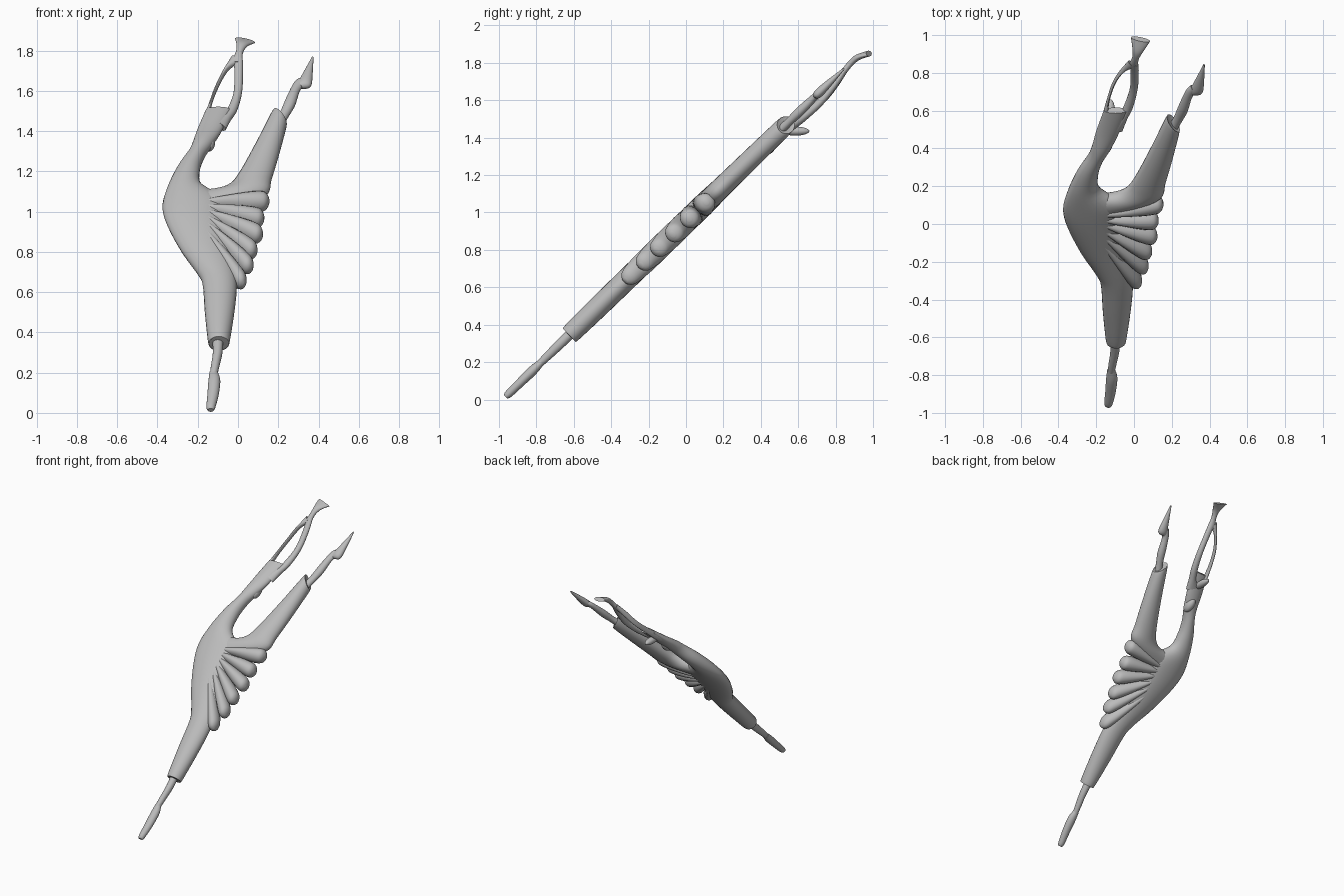
import bpy, bmesh, math
from mathutils import Vector

mat = bpy.data.materials.new("plain_grey")
mat.diffuse_color = (0.5, 0.5, 0.5, 1)
NORMAL = Vector((0, -0.697, 0.717))   # the figure lies in a plane leaning back


def on_plane(x, z, off=0.0):
    return Vector((x, (z - 0.95) / 0.97, z)) + NORMAL * off


def spline(a, b, c, d, t):
    return 0.5 * (2 * b + (c - a) * t + (2 * a - 5 * b + 4 * c - d) * t * t
                  + (3 * b - a - 3 * c + d) * t ** 3)


def finish(obj, angle=50):
    obj.data.materials.append(mat)
    bpy.ops.object.select_all(action='DESELECT')
    obj.select_set(True)
    bpy.context.view_layer.objects.active = obj
    bpy.ops.object.shade_smooth_by_angle(angle=math.radians(angle))


def loft(name, rows, steps=5, sides=24):
    """Elliptical loft; row = left x, left z, right x, right z, half depth, offset."""
    rows = [tuple(r) + (0.0,) * (6 - len(r)) for r in rows]
    fine = []
    for i in range(len(rows) - 1):
        p = [rows[max(0, min(len(rows) - 1, i + k))] for k in (-1, 0, 1, 2)]
        for s in range(steps):
            fine.append([spline(*v, s / steps) for v in zip(*p)])
    fine.append(rows[-1])
    bm = bmesh.new()
    rings = []
    for lx, lz, rx, rz, depth, off in fine:
        a, b = on_plane(lx, lz, off), on_plane(rx, rz, off)
        mid, half = (a + b) / 2, (b - a) / 2
        rings.append([bm.verts.new(mid + half * math.cos(t) + NORMAL * depth * math.sin(t))
                      for t in (2 * math.pi * k / sides for k in range(sides))])
    for r, q in zip(rings, rings[1:]):
        for k in range(sides):
            n = (k + 1) % sides
            bm.faces.new((r[k], r[n], q[n], q[k]))
    bm.faces.new(rings[0])
    bm.faces.new(rings[-1])
    bmesh.ops.recalc_face_normals(bm, faces=bm.faces)
    me = bpy.data.meshes.new(name)
    bm.to_mesh(me)
    bm.free()
    obj = bpy.data.objects.new(name, me)
    bpy.context.collection.objects.link(obj)
    finish(obj)


def ellipsoid(name, loc, size, tilt=0.0):
    bpy.ops.mesh.primitive_uv_sphere_add(segments=24, ring_count=14, location=loc,
                                         rotation=(tilt, 0, 0))
    obj = bpy.context.object
    obj.name = name
    obj.scale = size
    finish(obj)


# arched torso running down into the standing trouser leg
loft("torso_and_standing_leg", [
    (-0.160, 1.52, -0.035, 1.52, 0.022, -0.02),
    (-0.200, 1.42, -0.080, 1.41, 0.032, -0.01),
    (-0.222, 1.35, -0.128, 1.33, 0.040),
    (-0.243, 1.30, -0.168, 1.27, 0.046),
    (-0.300, 1.22, -0.190, 1.20, 0.052),
    (-0.350, 1.12, -0.180, 1.13, 0.056),
    (-0.375, 1.03, -0.080, 1.06, 0.060),
    (-0.355, 0.94, -0.060, 0.96, 0.060),
    (-0.285, 0.81, -0.040, 0.84, 0.058),
    (-0.205, 0.70, -0.012, 0.71, 0.058),
    (-0.176, 0.64, -0.006, 0.62, 0.058),
    (-0.165, 0.50, -0.018, 0.50, 0.057),
    (-0.150, 0.36, -0.040, 0.36, 0.053),
    (-0.143, 0.345, -0.047, 0.345, 0.046)])

# raised trouser leg
loft("raised_leg", [
    (-0.230, 1.10, -0.150, 0.98, 0.045),
    (-0.120, 1.10, 0.030, 1.04, 0.055),
    (-0.050, 1.125, 0.145, 1.09, 0.056),
    (0.000, 1.18, 0.167, 1.16, 0.055),
    (0.085, 1.33, 0.203, 1.28, 0.053),
    (0.165, 1.485, 0.240, 1.42, 0.050),
    (0.175, 1.495, 0.240, 1.435, 0.044)])

# shins and pointed feet
loft("raised_shin", [
    (0.180, 1.45, 0.225, 1.43, 0.024),
    (0.212, 1.50, 0.252, 1.475, 0.022),
    (0.238, 1.56, 0.284, 1.53, 0.025),
    (0.275, 1.635, 0.307, 1.60, 0.019),
    (0.300, 1.66, 0.330, 1.63, 0.017)])
loft("raised_foot", [
    (0.293, 1.635, 0.318, 1.615, 0.016),
    (0.305, 1.655, 0.362, 1.625, 0.024),
    (0.333, 1.705, 0.371, 1.685, 0.018),
    (0.368, 1.77, 0.375, 1.765, 0.005)])
loft("standing_shin", [
    (-0.128, 0.37, -0.072, 0.37, 0.026),
    (-0.125, 0.30, -0.077, 0.30, 0.026),
    (-0.135, 0.23, -0.088, 0.25, 0.023),
    (-0.143, 0.16, -0.105, 0.18, 0.018)])
loft("standing_foot", [
    (-0.142, 0.20, -0.100, 0.20, 0.018),
    (-0.148, 0.15, -0.088, 0.16, 0.026),
    (-0.152, 0.09, -0.096, 0.09, 0.024),
    (-0.157, 0.03, -0.112, 0.03, 0.021),
    (-0.150, 0.014, -0.120, 0.014, 0.012)])

# two arms curving around an almond opening
loft("left_arm", [
    (-0.185, 1.45, -0.110, 1.45, 0.027, -0.015),
    (-0.165, 1.50, -0.135, 1.49, 0.024, -0.025),
    (-0.148, 1.55, -0.128, 1.565, 0.020, -0.035),
    (-0.117, 1.64, -0.094, 1.655, 0.018, -0.04),
    (-0.076, 1.715, -0.050, 1.72, 0.018, -0.025),
    (-0.030, 1.78, 0.005, 1.75, 0.016, -0.01)])
loft("right_arm", [
    (-0.150, 1.46, -0.060, 1.42, 0.027, -0.015),
    (-0.085, 1.485, -0.035, 1.475, 0.024, -0.025),
    (-0.050, 1.54, -0.004, 1.53, 0.022, -0.035),
    (-0.022, 1.62, 0.020, 1.62, 0.020, -0.04),
    (-0.018, 1.71, 0.025, 1.71, 0.018, -0.025),
    (-0.022, 1.77, 0.024, 1.76, 0.016, -0.01)])
loft("hands", [
    (-0.035, 1.75, 0.024, 1.74, 0.016, -0.015),
    (-0.010, 1.80, 0.024, 1.79, 0.016, -0.005),
    (-0.008, 1.84, 0.048, 1.83, 0.017, -0.008),
    (-0.016, 1.885, 0.086, 1.865, 0.016, -0.035)])

# tipped-back head with its hair bun
ellipsoid("head", (-0.145, 0.43, 1.345), (0.032, 0.06, 0.038), math.radians(35))
ellipsoid("hair_bun", (-0.125, 0.585, 1.435), (0.026, 0.075, 0.024))

# fan of skirt pleats radiating from the waist
hub = Vector((-0.27, 1.01))
tips = [(0.155, 1.055), (0.130, 0.965), (0.122, 0.880),
        (0.092, 0.795), (0.070, 0.715), (0.032, 0.635)]
profile = [(0.0, 0.008, 0.035), (0.4, 0.021, 0.058), (0.7, 0.033, 0.061),
           (0.9, 0.036, 0.054), (0.97, 0.026, 0.040), (1.0, 0.008, 0.014)]
for i, tip in enumerate(tips):
    axis = Vector(tip) - hub
    side = Vector((-axis.y, axis.x)).normalized()
    rows = []
    for t, w, d in profile:
        c = hub + axis * t
        rows.append((*(c + side * w), *(c - side * w), d))
    loft("skirt_pleat_%d" % (i + 1), rows, steps=4, sides=16)
